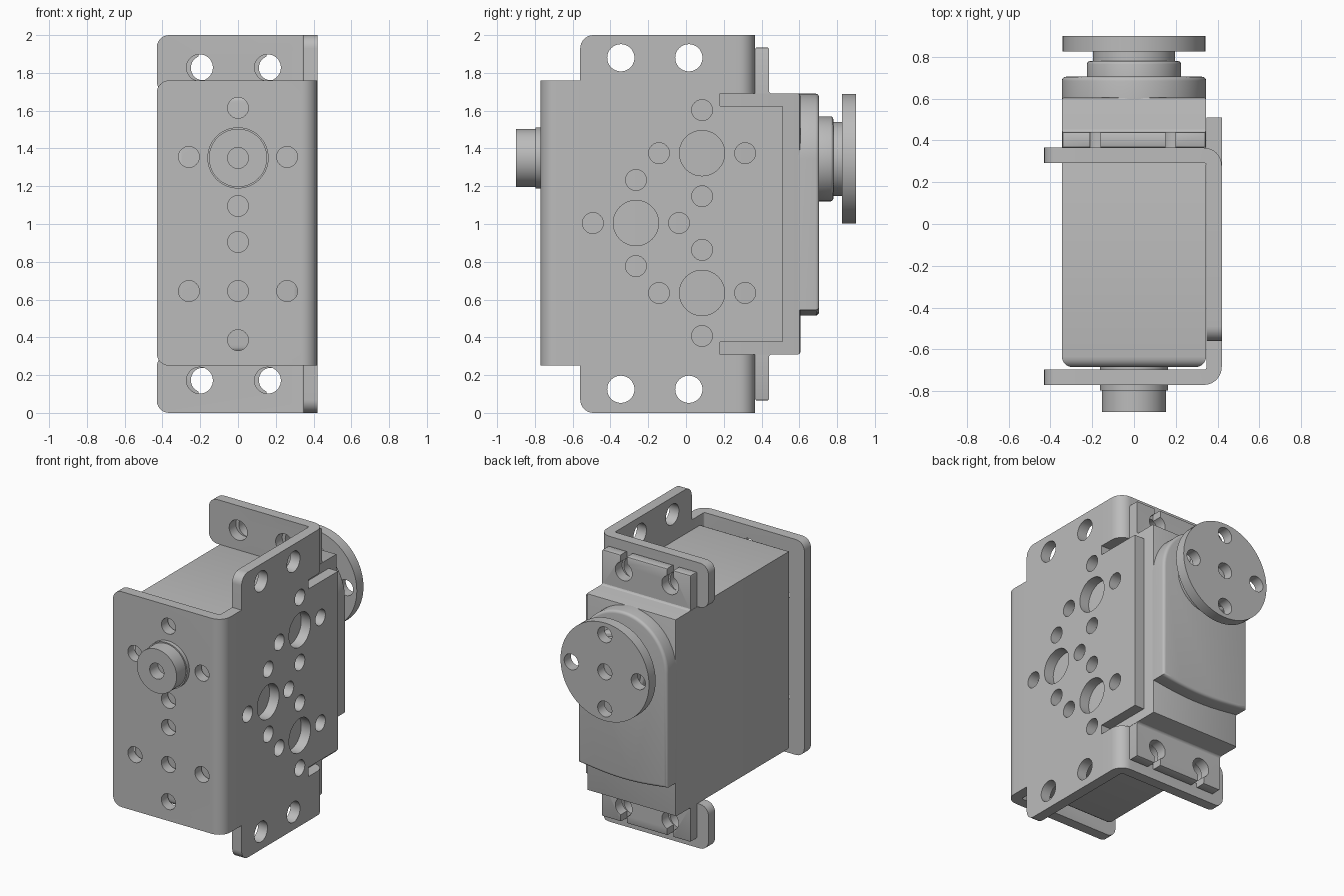
import bpy, bmesh, math
from math import pi, sin, cos

cube = bpy.data.objects.get("Cube")
if cube:
    bpy.data.objects.remove(cube, do_unlink=True)

grey = bpy.data.materials.new("plain grey")
grey.use_nodes = True
COLOUR = (0.5, 0.5, 0.5, 1)
grey.diffuse_color = COLOUR
grey.node_tree.nodes["Principled BSDF"].inputs["Base Color"].default_value = COLOUR

AXLE = 1.345   # height of the output axle
MID = 1.0      # mirror height
parts = []


def arc(u, v, r, a0, a1, n=8):
    """Points along an arc, angles in degrees."""
    steps = [math.radians(a0 + (a1 - a0) * i / n) for i in range(n + 1)]
    return [(u + r * cos(a), v + r * sin(a)) for a in steps]


def circle(u, v, r, n=40):
    return arc(u, v, r, 0, 360, n)[:-1]


def rect(u0, u1, v0, v1):
    return [(u0, v0), (u1, v0), (u1, v1), (u0, v1)]


def prism(bm, pts, axis, lo, hi):
    """Extrude a 2D outline along an axis."""
    place = {"x": lambda u, v, w: (w, u, v),
             "y": lambda u, v, w: (u, w, v),
             "z": lambda u, v, w: (u, v, w)}[axis]
    ends = [[bm.verts.new(place(u, v, w)) for u, v in pts] for w in (lo, hi)]
    for ring in ends:
        bm.faces.new(ring)
    a, b = ends
    for i in range(len(pts)):
        j = (i + 1) % len(pts)
        bm.faces.new((a[i], a[j], b[j], b[i]))


def finish(bm, name):
    bmesh.ops.recalc_face_normals(bm, faces=bm.faces)
    mesh = bpy.data.meshes.new(name)
    bm.to_mesh(mesh)
    bm.free()
    ob = bpy.data.objects.new(name, mesh)
    bpy.context.collection.objects.link(ob)
    return ob


def build(name, pts, axis, lo, hi, bevels=(), cuts=()):
    """Prism with beveled edges (rule, size, segments) and cut-out prisms."""
    bm = bmesh.new()
    prism(bm, pts, axis, lo, hi)
    bmesh.ops.recalc_face_normals(bm, faces=bm.faces)
    for rule, size, segments in bevels:
        edges = [e for e in bm.edges if rule(e.verts[0].co, e.verts[1].co)]
        bmesh.ops.bevel(bm, geom=edges, offset=size, segments=segments,
                        profile=0.5, affect="EDGES", clamp_overlap=True)
    ob = finish(bm, name)
    ob.data.materials.append(grey)
    if cuts:
        cb = bmesh.new()
        for cut in cuts:
            prism(cb, *cut)
        cutter = finish(cb, name + "_cutter")
        cutter.hide_render = True
        mod = ob.modifiers.new("holes", "BOOLEAN")
        mod.operation, mod.solver, mod.object = "DIFFERENCE", "EXACT", cutter
        bpy.context.view_layer.objects.active = ob
        bpy.ops.object.modifier_apply(modifier=mod.name)
        bpy.data.objects.remove(cutter, do_unlink=True)
    parts.append(ob)
    return ob


def cross(u, v, d):
    """Four hole centres around a point."""
    return [(u + d, v), (u - d, v), (u, v + d), (u, v - d)]


def at_y(y):
    return lambda a, b: abs(a.y - y) < 0.001 and abs(b.y - y) < 0.001


# Bracket: sheet metal with two bends
LEFT, IN, OUT = -0.43, 0.347, 0.42
T = OUT - IN
BEND = 0.085


def bent_strip(y_outer, y_end):
    """Plan outline of a plate that bends into the side plate."""
    s = 1 if y_end > y_outer else -1
    cx, cy = OUT - BEND, y_outer + s * BEND
    return ([(LEFT, y_outer)] + arc(cx, cy, BEND, -90 * s, 0)
            + [(OUT, y_end), (IN, y_end)]
            + arc(cx, cy, BEND - T, 0, -90 * s, 4) + [(LEFT, y_outer + s * T)])


free_corner = (lambda a, b: max(a.x, b.x) < LEFT + 0.001 and abs(a.z - b.z) < 0.001, 0.065, 6)

front_holes = [(0, 0.905), (0, 0.645)] + cross(0, 0.645, 0.26)[:2] + [(0, 0.385)]
front_holes += cross(0, 1.355, 0.26)
cuts = [(circle(u, v, 0.055), "y", -1, -0.6) for u, v in front_holes]
cuts.append((circle(0, AXLE + 0.005, 0.162), "y", -1, -0.6))
build("bracket_front_plate", bent_strip(-0.77, -0.56), "z", 0.25, 1.76, [free_corner], cuts)

half = [(0.18, 1.69), (0.18, 1.625), (0.51, 1.625)]
upper = [(0.18, 2.0)] + arc(-0.49, 1.93, 0.07, 90, 180)
outline = ([(0.51, 1.625), (0.18, 1.625)] + upper
           + [(y, 2 * MID - z) for y, z in reversed(upper)] + [(0.18, 0.375), (0.51, 0.375)])
cuts = []
for y, z in [(0.085, 1.375), (-0.265, 1.005), (0.085, 0.635)]:
    cuts.append((circle(y, z, 0.12), "x", 0.2, 0.6))
    cuts += [(circle(u, v, 0.055), "x", 0.2, 0.6) for u, v in cross(y, z, 0.228)]
for y in (-0.345, 0.015):
    cuts += [(circle(y, z, 0.072), "x", 0.2, 0.6) for z in (0.125, 1.88)]
build("bracket_side_plate", outline, "x", IN, OUT, cuts=cuts)

for name, s in (("upper", 1), ("lower", -1)):
    # Rear flanges of the bracket
    cuts = [(circle(x, MID + s * 0.828, 0.07), "y", 0.2, 0.5) for x in (-0.203, 0.157)]
    build(name + "_bracket_flange", bent_strip(0.365, 0.18), "z",
          MID + s * 0.69, MID + s * 1.0, [free_corner], cuts)

    # Mounting ears of the motor with keyhole slots
    cuts = []
    for x in (-0.185, 0.175):
        key = arc(x, 0.826, 0.065, 112, 428, 32) + [(x + 0.025, 1.1), (x - 0.025, 1.1)]
        cuts.append(([(u, MID + s * v) for u, v in key], "y", 0.3, 0.5))
    build(name + "_mounting_ear", rect(-0.343, 0.343, MID + s * 0.685, MID + s * 0.935),
          "y", 0.366, 0.44,
          [(lambda a, b: abs(a.z - MID) > 0.93 and abs(b.z - MID) > 0.93, 0.01, 2)], cuts)
    # Small fillet between ear and body
    fillet = [(0.438, MID + s * 0.685)] + [
        (y, MID + s * z) for y, z in arc(0.46, 0.71, 0.022, 180, 270, 5)] + [(0.46, MID + s * 0.685)]
    build(name + "_ear_fillet", fillet, "x", -0.343, 0.343)

# Motor body
build("motor_body", rect(-0.345, 0.345, 0.31, 1.69), "y", -0.685, 0.605,
      [(at_y(-0.685), 0.05, 5), (at_y(0.605), 0.01, 2)])

# Gear cover with round top and sagging lower edge
cover = arc(0, AXLE, 0.345, 0, 180, 40)
cover += [(-0.345 + 0.69 * i / 10, 0.545 - 0.03 * sin(pi * i / 10)) for i in range(11)]
build("gear_cover", cover, "y", 0.59, 0.705, [(at_y(0.705), 0.02, 4)])

# Output shaft: collar, neck and horn disc
build("output_collar", circle(0, AXLE, 0.225, 64), "y", 0.69, 0.78, [(at_y(0.78), 0.015, 3)])
build("output_neck", circle(0, AXLE, 0.196, 64), "y", 0.77, 0.83)
cuts = [(circle(u, v, 0.055), "y", 0.7, 1) for u, v in cross(0, AXLE, 0.26) + [(0, AXLE)]]
build("horn_disc", circle(0, AXLE, 0.343, 80), "y", 0.826, 0.9, cuts=cuts)

# Idler bearing on the front
build("idler_collar", circle(0, AXLE + 0.005, 0.162, 64), "y", -0.798, -0.68)
build("idler_boss", circle(0, AXLE + 0.005, 0.154, 64), "y", -0.9, -0.79,
      cuts=[(circle(0, AXLE + 0.005, 0.055), "y", -1, -0.81)])

# Smooth curved faces, keep sharp edges
bpy.ops.object.select_all(action="DESELECT")
for ob in parts:
    ob.select_set(True)
bpy.context.view_layer.objects.active = parts[0]
bpy.ops.object.shade_smooth_by_angle(angle=math.radians(35))
